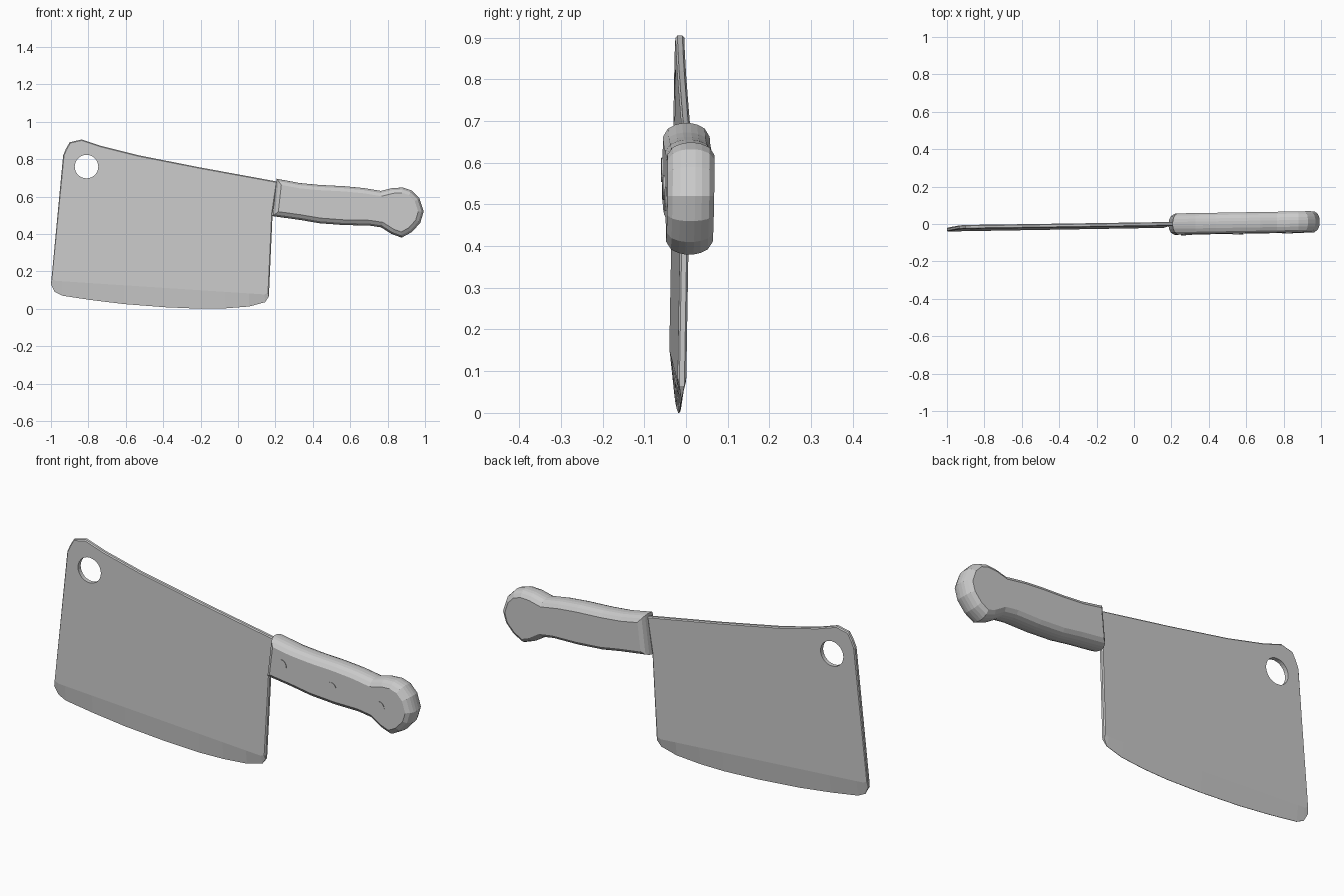
import bpy, bmesh, math
from mathutils import Vector, Matrix

if "Cube" in bpy.data.objects:
    bpy.data.objects.remove(bpy.data.objects["Cube"])

steel = bpy.data.materials.new("plain grey")
steel.use_nodes = True
GREY = (0.6, 0.6, 0.6, 1)
steel.diffuse_color = GREY
steel.node_tree.nodes["Principled BSDF"].inputs["Base Color"].default_value = GREY


def lean(p):
    # The whole tool rests slightly askew
    return Vector((p[0], p[1] - 0.014 + 0.018 * p[0] + 0.016 * p[2], p[2]))


def finish(bm, name):
    bmesh.ops.recalc_face_normals(bm, faces=bm.faces)
    for v in bm.verts:
        v.co = lean(v.co)
    mesh = bpy.data.meshes.new(name)
    bm.to_mesh(mesh)
    bm.free()
    mesh.materials.append(steel)
    ob = bpy.data.objects.new(name, mesh)
    bpy.context.scene.collection.objects.link(ob)
    return ob


def inset(pts, d):
    # Move each point of a clockwise outline inwards along its mean normal
    out = []
    for i, p in enumerate(pts):
        a, b, c = Vector(pts[i - 1]), Vector(p), Vector(pts[(i + 1) % len(pts)])
        e, f = (b - a).normalized(), (c - b).normalized()
        n = Vector((e.y + f.y, -e.x - f.x)).normalized()
        cos = max(0.6, n.dot(Vector((e.y, -e.x))))
        out.append(b + n * d / cos)
    return out


def loft(rings):
    # Join rings of (x, y, z) points and cap both ends
    bm = bmesh.new()
    vs = [[bm.verts.new(p) for p in r] for r in rings]
    n = len(rings[0])
    for r, s in zip(vs, vs[1:]):
        for i in range(n):
            j = (i + 1) % n
            bm.faces.new((r[i], r[j], s[j], s[i]))
    bm.faces.new(vs[0])
    bm.faces.new(vs[-1])
    return bm


# Blade: chamfered spine and a ground cutting edge
spine = [(-1, .13), (-.935, .82), (-.92, .855), (-.9, .89), (-.835, .905), (-.73, .87),
         (-.53, .82), (-.2, .755), (.21, .68), (.185, .51), (.165, .065)]
edge = [(.145, .035), (.06, .012), (-.07, .002), (-.2, 0), (-.39, .008),
        (-.61, .025), (-.79, .047), (-.94, .07), (-.98, .09)]
outline = spine + edge
half = 0.0105
face = inset(outline, 0.005)
for i, (x, z) in enumerate(edge):
    k = i + len(spine)
    face[k] = Vector((face[k].x, 0.075 - 0.065 * (x - 0.165)))
face[0].y = 0.16
face[len(spine) - 1].y = 0.085


def blade_rings(s):
    thin = [0.006 if i < len(spine) else 0.001 for i in range(len(outline))]
    a = [(p[0], s * half, p[1]) for p in face]
    b = [(p[0], s * t, p[1]) for p, t in zip(outline, thin)]
    return a, b


fa, fb = blade_rings(-1)
ba, bb = blade_rings(1)
blade = finish(loft([fa, fb, bb, ba]), "blade")

# Hanging hole
bm = bmesh.new()
bmesh.ops.create_cone(bm, cap_ends=True, segments=28, radius1=.063, radius2=.063, depth=.2,
                      matrix=Matrix.Translation((-.81, 0, .76)) @ Matrix.Rotation(math.pi / 2, 4, 'X'))
cutter = finish(bm, "hole_cutter")
cutter.hide_render = True
mod = blade.modifiers.new("hole", 'BOOLEAN')
mod.operation = 'DIFFERENCE'
mod.solver = 'EXACT'
mod.object = cutter
bpy.context.view_layer.objects.active = blade
bpy.ops.object.modifier_apply(modifier=mod.name)
bpy.data.objects.remove(cutter)

# Handle: rounded grip with flat sides and a knob at the end
grip = [(.185, .495), (.207, .695), (.33, .672), (.435, .662), (.57, .655), (.675, .645),
        (.765, .63), (.825, .645), (.88, .648), (.93, .632), (.97, .59), (.993, .52),
        (.975, .46), (.93, .41), (.875, .38), (.82, .4), (.765, .435), (.7, .445),
        (.57, .447), (.435, .457), (.33, .475)]
steps = [(.028, .056), (.011, .044), (.003, .026), (0, .01)]
profile = [(d, -y) for d, y in steps] + [(d, y) for d, y in reversed(steps)]
finish(loft([[(p.x, y, p.y) for p in inset(grip, d)] for d, y in profile]), "handle")

# Three low rivets on the front of the grip
for i, (x, z) in enumerate([(.28, .583), (.555, .54), (.82, .513)]):
    bm = bmesh.new()
    bmesh.ops.create_cone(bm, cap_ends=True, segments=20, radius1=.026, radius2=.03, depth=.012,
                          matrix=Matrix.Translation((x, -.054, z)) @ Matrix.Rotation(math.pi / 2, 4, 'X'))
    finish(bm, f"rivet_{i + 1}")
